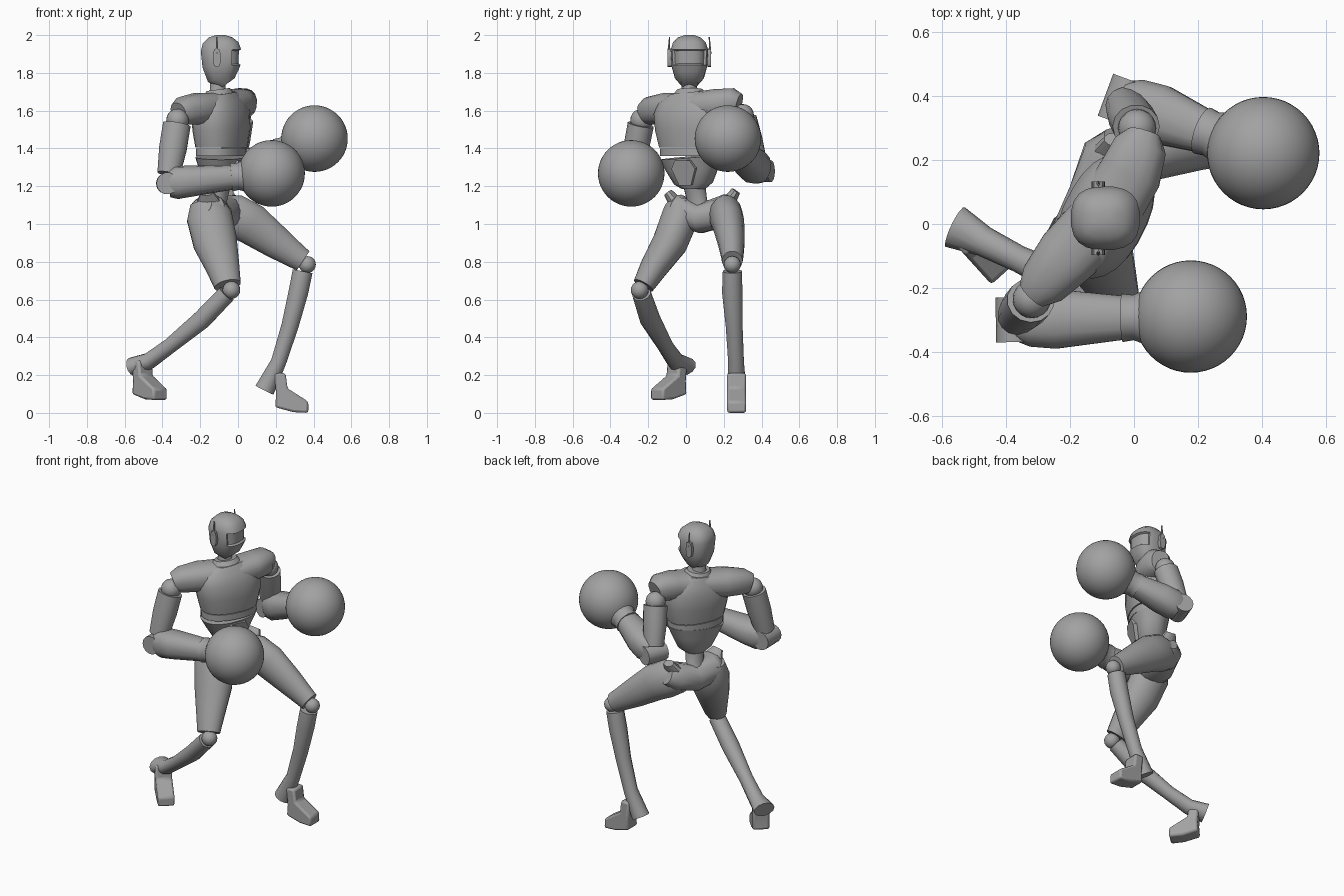
import bpy, bmesh, math
from mathutils import Vector, Matrix

if "Cube" in bpy.data.objects:
    bpy.data.objects.remove(bpy.data.objects["Cube"])

grey = bpy.data.materials.new("plain grey")
grey.use_nodes = True
grey.diffuse_color = (0.36, 0.36, 0.36, 1)
grey.node_tree.nodes["Principled BSDF"].inputs["Base Color"].default_value = grey.diffuse_color

LAT = Vector((0.45, 0.89, 0)).normalized()    # towards the left shoulder
FWD = Vector((LAT.y, -LAT.x, 0))              # chest direction
X, Y, Z = Vector((1, 0, 0)), Vector((0, 1, 0)), Vector((0, 0, 1))


def finish(name, bm, angle=40):
    bmesh.ops.recalc_face_normals(bm, faces=bm.faces[:])
    me = bpy.data.meshes.new(name)
    bm.to_mesh(me)
    bm.free()
    me.materials.append(grey)
    ob = bpy.data.objects.new(name, me)
    bpy.context.collection.objects.link(ob)
    bpy.ops.object.select_all(action='DESELECT')
    ob.select_set(True)
    bpy.context.view_layer.objects.active = ob
    bpy.ops.object.shade_smooth_by_angle(angle=math.radians(angle))
    return ob


def loft_mesh(sections, side, n=16, power=2.0):
    """Skin of rings (x, y, z, half width along side, half depth)."""
    bm = bmesh.new()
    pts = [Vector(s[:3]) for s in sections]
    rings = []
    for i, s in enumerate(sections):
        t = (pts[min(i + 1, len(pts) - 1)] - pts[max(i - 1, 0)]).normalized()
        u = (side - t * side.dot(t)).normalized()
        v = t.cross(u)
        ring = []
        for k in range(n):
            a = math.tau * (k + 0.5) / n
            c, d = math.cos(a), math.sin(a)
            c = math.copysign(abs(c) ** (2 / power), c)
            d = math.copysign(abs(d) ** (2 / power), d)
            ring.append(bm.verts.new(pts[i] + u * c * s[3] + v * d * s[4]))
        rings.append(ring)
    for r, q in zip(rings, rings[1:]):
        for k in range(n):
            j = (k + 1) % n
            bm.faces.new((r[k], r[j], q[j], q[k]))
    bm.faces.new(rings[0])
    bm.faces.new(rings[-1])
    return bm


def loft(name, sections, side, n=16, power=2.0):
    return finish(name, loft_mesh(sections, side, n, power))


def ball(name, centre, radius, n=16):
    bm = bmesh.new()
    bmesh.ops.create_uvsphere(bm, u_segments=n * 2, v_segments=n, radius=radius,
                              matrix=Matrix.Translation(centre))
    return finish(name, bm)


def prism(name, outline, origin, u, v, half, bevel=0.0):
    """Outline in the u-v plane, thickened both ways along the normal."""
    bm = bmesh.new()
    w = u.cross(v).normalized() * half
    o = Vector(origin)
    face = bm.faces.new([bm.verts.new(o + u * a + v * b - w) for a, b in outline])
    ext = bmesh.ops.extrude_face_region(bm, geom=[face])["geom"]
    bmesh.ops.translate(bm, vec=w * 2, verts=[g for g in ext if isinstance(g, bmesh.types.BMVert)])
    ob = finish(name, bm, 35)
    if bevel:
        m = ob.modifiers.new("soft edges", 'BEVEL')
        m.width, m.segments = bevel, 2
    return ob


# Head with recessed visor
head = loft_mesh([(-.055, .018, 1.745, .045, .045), (-.08, .018, 1.78, .085, .078),
                  (-.087, .018, 1.835, .102, .095), (-.09, .018, 1.92, .108, .1),
                  (-.092, .018, 1.96, .095, .088), (-.092, .018, 1.987, .065, .062),
                  (-.092, .018, 2.0, .025, .025)], X, 20, 2.6)
head.normal_update()
visor = [f for f in head.faces if f.normal.x > .45 and 1.85 < f.calc_center_median().z < 1.91]
bmesh.ops.inset_region(head, faces=visor, thickness=.007, depth=-.012)
finish("head", head)

# Ear discs and antennae
for label, s in (("left", 1), ("right", -1)):
    y = .018 + s * .105
    ear = [(math.copysign(.021, math.cos(a)) * abs(math.cos(a)) ** .6, .05 * math.sin(a))
           for a in (math.tau * k / 12 for k in range(12))]
    prism(label + "_ear", ear, (-.112, y, 1.88), X, Z, .01)
    loft(label + "_antenna", [(-.112, y + s * .006, 1.9, .008, .006),
                              (-.112, y, 1.99, .004, .003)], X, 6)

# Neck and collar
loft("neck", [(-.105, .018, 1.66, .058, .058), (-.108, .018, 1.71, .042, .042),
              (-.105, .018, 1.79, .042, .042)], X)
loft("collar", [(-.1, .02, 1.675, .1, .085), (-.105, .02, 1.712, .07, .06)], LAT)

# Torso in three stacked pieces
loft("chest", [(-.088, .028, 1.405, .177, .118), (-.088, .028, 1.5, .2, .13),
               (-.092, .025, 1.59, .205, .13), (-.096, .022, 1.65, .18, .105),
               (-.1, .02, 1.69, .11, .08)], LAT, 24, 2.3)
loft("rib_band", [(-.088, .028, 1.36, .172, .115), (-.088, .028, 1.4, .172, .115)], LAT, 24, 2.3)
loft("abdomen", [(-.09, .04, 1.185, .06, .06), (-.09, .04, 1.215, .105, .08),
                 (-.09, .034, 1.29, .145, .1), (-.088, .028, 1.355, .177, .118)], LAT, 24, 2.3)
loft("waist", [(-.11, .07, 1.07, .075, .06), (-.105, .06, 1.12, .055, .045),
               (-.095, .045, 1.2, .06, .055)], LAT, 12)
tilt = (Z + FWD * .25).normalized()
prism("belly_panel", [(-.07, .02), (-.045, .065), (.045, .065), (.07, .02), (.035, -.07), (-.035, -.07)],
      (0, -.008, 1.275), LAT, tilt, .012)

# Shoulder yoke
loft("shoulders", [(-.315, -.215, 1.585, .055, .06), (-.285, -.185, 1.6, .08, .075),
                   (-.21, -.1, 1.61, .1, .085), (-.09, .025, 1.62, .105, .075),
                   (-.01, .16, 1.635, .1, .08), (.02, .245, 1.64, .085, .08),
                   (.03, .28, 1.63, .055, .06)], FWD, 16, 2.4)

# Arms: (shoulder, elbow, glove centre)
arms = {"right": ((-.32, -.235, 1.55), (-.375, -.3, 1.215), (.178, -.29, 1.268)),
        "left": ((.01, .3, 1.575), (-.035, .385, 1.28), (.405, .222, 1.452))}
for label, pose in arms.items():
    sh, el, gl = map(Vector, pose)
    d = (gl - el).normalized()
    across = d.cross(Z).normalized()
    at = lambda a, b, f, w, h: (*a.lerp(b, f), w, h)
    ball(label + "_shoulder_joint", sh, .06, 10)
    loft(label + "_upper_arm", [at(sh, el, .07, .075, .07), at(sh, el, .45, .075, .068),
                                at(sh, el, .85, .062, .058)], d, 14)
    loft(label + "_elbow", [(*(el - across * .07), .058, .058), (*(el + across * .07), .058, .058)], Z, 14)
    length = (gl - el).length
    on = lambda t, w, h: (*(el + d * t), w, h)
    loft(label + "_forearm", [on(.01, .07, .075), on(.05, .087, .088), on(.13, .095, .082),
                              on(length - .21, .07, .066)], across, 14, 2.4)
    loft(label + "_cuff", [on(length - .215, .077, .077), on(length - .18, .072, .072),
                           on(length - .13, .092, .092)], across)
    ball(label + "_glove", gl, .176, 24)

# Pelvis with raised hip corners
loft("pelvis", [(-.185, -.085, 1.1, .05, .055), (-.165, -.05, 1.075, .1, .085),
                (-.11, .08, 1.03, .1, .08), (-.06, .22, 1.075, .1, .085),
                (-.045, .27, 1.1, .05, .06)], X, 16, 2.3)
for label, p, q in (("right", (-.15, -.03, 1.08), (-.165, -.095, 1.165)),
                    ("left", (-.07, .2, 1.08), (-.06, .265, 1.175))):
    loft(label + "_hip_corner", [(*p, .09, .045), (*q, .035, .025)], X, 10)

# Legs
loft("right_thigh", [(-.17, -.02, 1.12, .085, .07), (-.152, -.03, 1.04, .122, .1),
                     (-.12, -.085, .9, .118, .095), (-.08, -.17, .77, .09, .075),
                     (-.055, -.225, .675, .072, .058)], X)
loft("left_thigh", [(-.11, .2, 1.07, .06, .09), (-.02, .21, 1.045, .09, .115),
                    (.07, .225, 1.0, .085, .112), (.2, .24, .905, .072, .09),
                    (.3, .245, .835, .06, .07), (.345, .245, .805, .055, .062)], Y)
ball("right_knee", (-.035, -.245, .65), .047, 10)
ball("left_knee", (.367, .245, .785), .045, 10)
loft("right_shin", [(-.06, -.235, .63, .05, .05), (-.19, -.19, .495, .055, .052),
                    (-.36, -.11, .355, .042, .042), (-.47, -.055, .275, .048, .045),
                    (-.56, -.01, .245, .07, .05)], Y, 12)
loft("left_shin", [(.342, .245, .75, .052, .055), (.32, .245, .64, .056, .054),
                   (.275, .255, .46, .046, .047), (.215, .265, .27, .043, .042),
                   (.14, .268, .12, .052, .055)], Y, 12)

# Feet from a side profile
foot = [(-.03, .21), (.03, .21), (.04, .13), (.15, .06), (.15, 0), (.07, .004), (-.025, .03), (-.02, .1)]
prism("left_foot", foot, (.222, .268, 0), X, Z, .05, .012)
prism("right_foot", foot, (-.51, -.045, .068), Vector((.67, -.74, 0)), Z, .05, .012)
